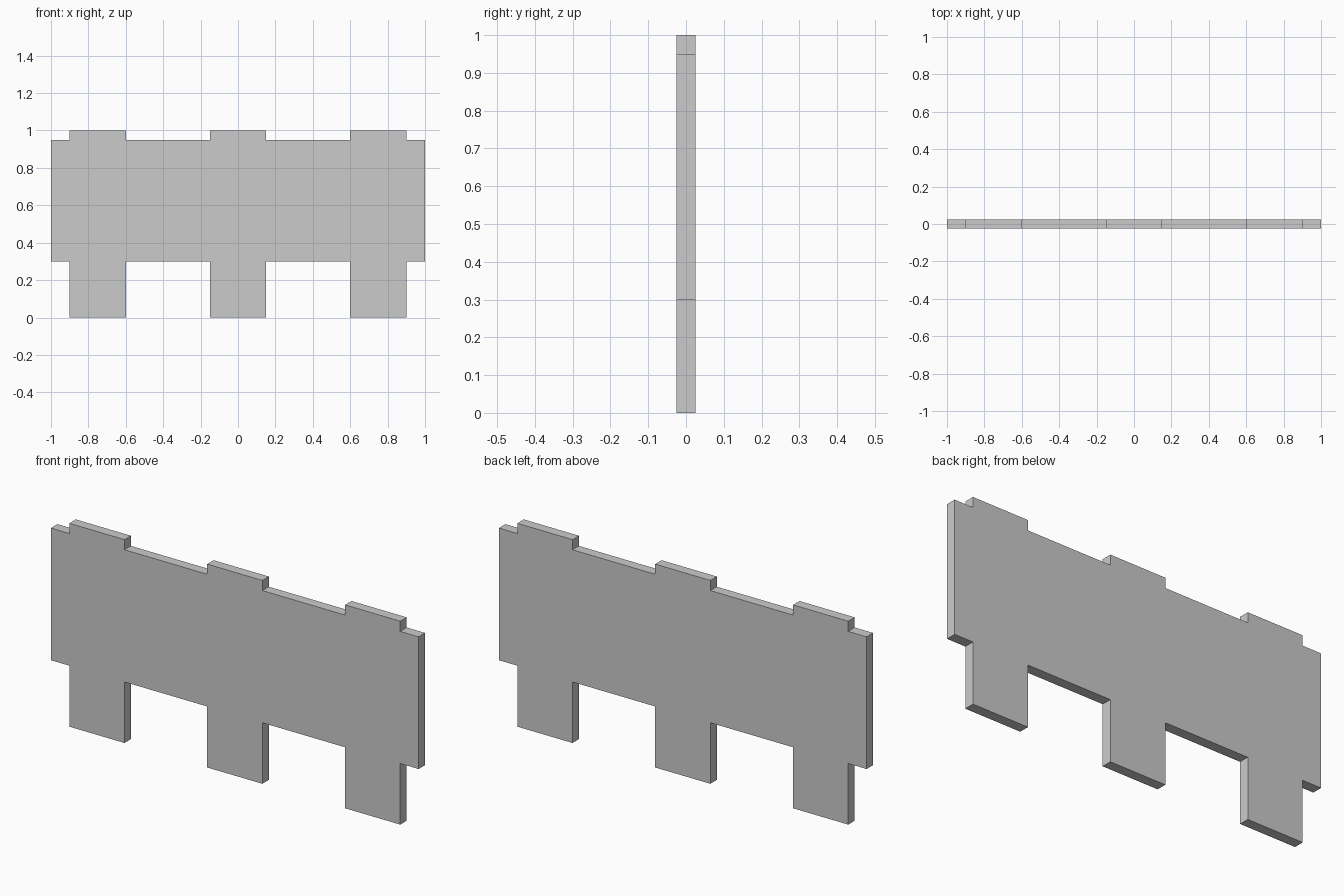
import bpy
import bmesh
from mathutils import Vector

if "Cube" in bpy.data.objects:
    bpy.data.objects.remove(bpy.data.objects["Cube"])

HALF_LENGTH, HALF_DEPTH = 1.0, 0.025
RAIL_BOTTOM, RAIL_TOP = 0.30, 0.95
POST_BOTTOM, POST_TOP = 0.0, 1.0
POSTS = [(-0.9, -0.6), (-0.15, 0.15), (0.6, 0.9)]


def stepped_edge(base, tip):
    """One long edge of the panel, left to right, stepping out at each post."""
    edge = [(-HALF_LENGTH, base)]
    for left, right in POSTS:
        edge += [(left, base), (left, tip), (right, tip), (right, base)]
    return edge + [(HALF_LENGTH, base)]


# Panel outline: lower edge with legs, then upper edge with raised post tops
outline = stepped_edge(RAIL_BOTTOM, POST_BOTTOM) + stepped_edge(RAIL_TOP, POST_TOP)[::-1]

# Extrude the outline through the panel thickness
bm = bmesh.new()
front = bm.faces.new([bm.verts.new((x, -HALF_DEPTH, z)) for x, z in outline])
extruded = bmesh.ops.extrude_face_region(bm, geom=[front], use_keep_orig=True)
back_verts = [g for g in extruded["geom"] if isinstance(g, bmesh.types.BMVert)]
bmesh.ops.translate(bm, verts=back_verts, vec=Vector((0, 2 * HALF_DEPTH, 0)))
bmesh.ops.recalc_face_normals(bm, faces=bm.faces)

mesh = bpy.data.meshes.new("barrier_panel")
bm.to_mesh(mesh)
bm.free()
bpy.context.collection.objects.link(bpy.data.objects.new("barrier_panel", mesh))
